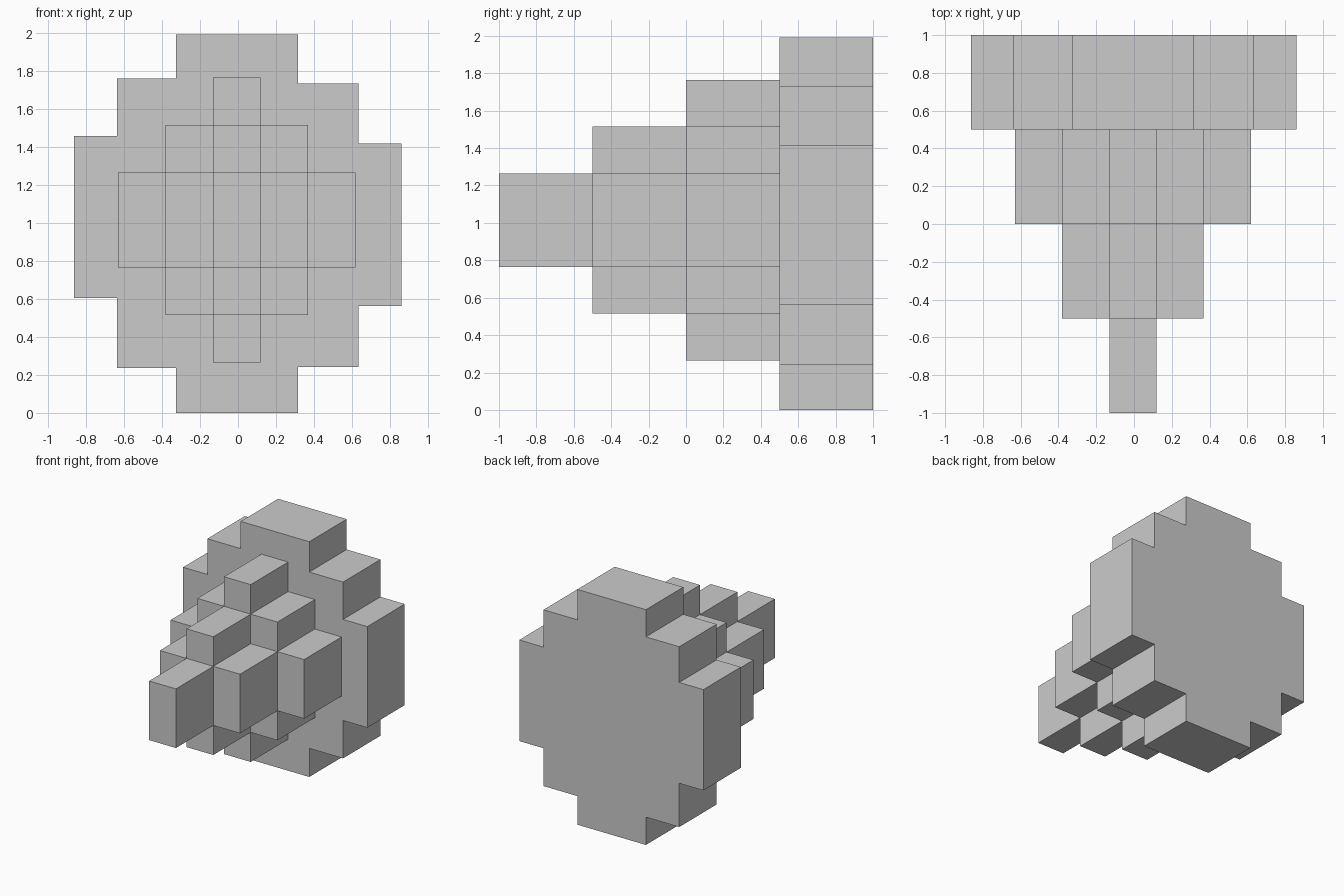
import bpy
import bmesh

if "Cube" in bpy.data.objects:
    bpy.data.objects.remove(bpy.data.objects["Cube"])


def half_outline(steps):
    """Stair outline, bottom to top, from (x, z_low, z_high) steps ordered narrow to wide."""
    low, high = [], []
    prev_x = None
    for x, z0, z1 in steps:
        if prev_x is not None:
            low.append((prev_x, z0))
            high.append((prev_x, z1))
        low.append((x, z0))
        high.append((x, z1))
        prev_x = x
    return low + high[::-1]


def stepped_layer(name, left, right, y0, y1):
    outline = half_outline(right) + half_outline(left)[::-1]
    bm = bmesh.new()
    face = bm.faces.new([bm.verts.new((x, y0, z)) for x, z in outline])
    ext = bmesh.ops.extrude_face_region(bm, geom=[face])
    moved = [v for v in ext["geom"] if isinstance(v, bmesh.types.BMVert)]
    bmesh.ops.translate(bm, verts=moved, vec=(0, y1 - y0, 0))
    bmesh.ops.recalc_face_normals(bm, faces=bm.faces)
    mesh = bpy.data.meshes.new(name)
    bm.to_mesh(mesh)
    bm.free()
    obj = bpy.data.objects.new(name, mesh)
    bpy.context.collection.objects.link(obj)
    return obj


# Stepped back slab, its left shoulder slightly higher than the right
stepped_layer(
    "back_slab",
    left=[(-0.325, 0, 1.99), (-0.637, 0.235, 1.76), (-0.863, 0.605, 1.458)],
    right=[(0.317, 0, 1.99), (0.633, 0.242, 1.733), (0.86, 0.562, 1.417)],
    y0=0.5, y1=1.0)

# Three diamond-shaped stair layers tapering to the front
CX, CZ, UNIT = -0.006, 1.015, 0.25
for n, name in ((3, "rear_stair_layer"), (2, "middle_stair_layer"), (1, "front_block")):
    sides = []
    for sign in (-1, 1):
        steps = []
        for i in range(n):
            half_height = UNIT * (n - i)
            steps.append((CX + sign * UNIT * (i + 0.5), CZ - half_height, CZ + half_height))
        sides.append(steps)
    y0 = -1.0 + 0.5 * (n - 1)
    stepped_layer(name, sides[0], sides[1], y0, y0 + 0.5)
